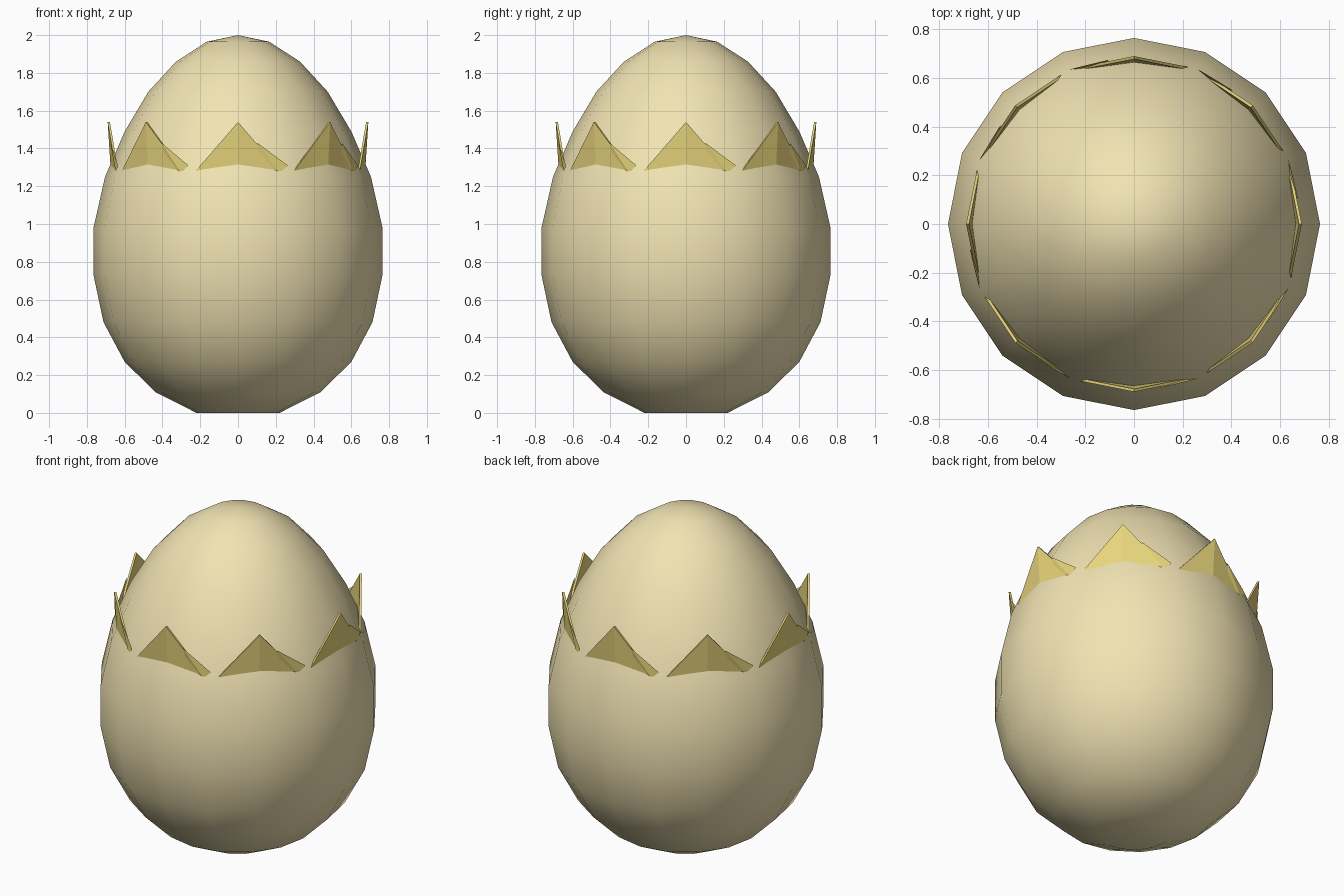
import bpy, math

if "Cube" in bpy.data.objects:
    bpy.data.objects.remove(bpy.data.objects["Cube"])

SIDES = 16
STEP = 2 * math.pi / SIDES


def polar(r, a, z):
    return (r * math.cos(a), r * math.sin(a), z)


def make(name, verts, faces, color, smooth):
    me = bpy.data.meshes.new(name)
    me.from_pydata(verts, [], faces)
    me.polygons.foreach_set("use_smooth", [smooth] * len(me.polygons))
    ob = bpy.data.objects.new(name, me)
    bpy.context.collection.objects.link(ob)
    mat = bpy.data.materials.new(name + "_color")
    mat.diffuse_color = color
    mat.use_nodes = True
    mat.node_tree.nodes["Principled BSDF"].inputs["Base Color"].default_value = mat.diffuse_color
    me.materials.append(mat)
    return ob


# Egg body: lathed profile with flat bottom
profile = [(0.22, 0.0), (0.437, 0.11), (0.60, 0.27), (0.712, 0.48),
           (0.765, 0.73), (0.765, 0.98), (0.704, 1.25), (0.60, 1.49),
           (0.475, 1.70), (0.328, 1.86), (0.165, 1.965)]
verts = [polar(r, k * STEP, z) for r, z in profile for k in range(SIDES)]
faces = []
for i in range(len(profile) - 1):
    for k in range(SIDES):
        n = (k + 1) % SIDES
        a, b = i * SIDES, (i + 1) * SIDES
        faces.append((a + k, a + n, b + n, b + k))
top = len(verts)
verts.append((0, 0, 2.0))
last = (len(profile) - 1) * SIDES
faces += [(last + k, last + (k + 1) % SIDES, top) for k in range(SIDES)]
faces.append(tuple(reversed(range(SIDES))))
make("egg_body", verts, faces, (0.88, 0.77, 0.45, 1), True)

# Jagged shell rim: thin zigzag wall, peaks alternating with valleys
verts, faces = [], []
for k in range(SIDES):
    a = k * STEP
    peak = k % 2 == 0
    r_top, z_top = (0.69, 1.54) if peak else (0.69, 1.235)
    r_low = 0.662 if peak else 0.68
    verts += [polar(r_low, a, 1.1), polar(r_top, a, z_top),
              polar(r_top - 0.012, a, z_top), polar(r_low - 0.012, a, 1.1)]
for k in range(SIDES):
    a, b = 4 * k, 4 * ((k + 1) % SIDES)
    for j in range(4):
        n = (j + 1) % 4
        faces.append((a + j, b + j, b + n, a + n))

# Small splinter on one side of every tooth
for k in range(0, SIDES, 2):
    a = k * STEP
    s = len(verts)
    verts += [polar(0.683, a + 0.15, 1.43), polar(0.684, a + 0.33, 1.27),
              polar(0.688, a + STEP, 1.31), polar(0.66, a + 0.2, 1.28)]
    faces += [(s, s + 1, s + 2), (s, s + 2, s + 3),
              (s, s + 3, s + 1), (s + 1, s + 3, s + 2)]
make("cracked_rim", verts, faces, (0.80, 0.66, 0.20, 1), False)
